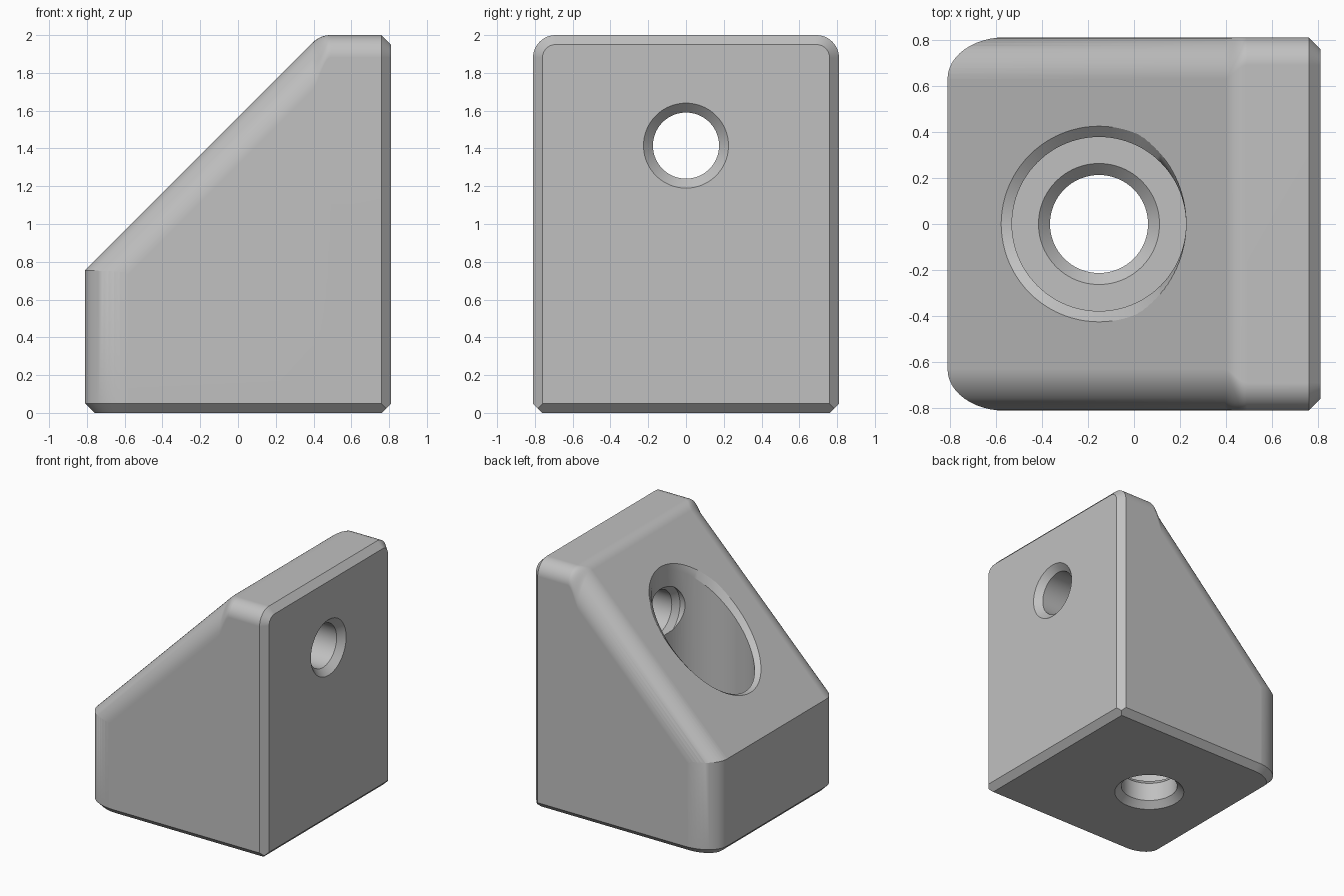
import bpy, bmesh
from math import sin, cos, pi, radians

cube = bpy.data.objects.get("Cube")
if cube:
    bpy.data.objects.remove(cube, do_unlink=True)

HALF = 0.81        # half of depth and width
CHAMFER = 0.05
BORE_X = -0.152
SEGMENTS = 96
ARC = 12


def loft(name, rings):
    """Skin equal-length rings of points and cap both ends."""
    bm = bmesh.new()
    loops = [[bm.verts.new(p) for p in ring] for ring in rings]
    for a, b in zip(loops, loops[1:]):
        for i in range(len(a)):
            j = (i + 1) % len(a)
            bm.faces.new((a[i], a[j], b[j], b[i]))
    bm.faces.new(loops[0])
    bm.faces.new(loops[-1])
    bmesh.ops.recalc_face_normals(bm, faces=bm.faces)
    mesh = bpy.data.meshes.new(name)
    bm.to_mesh(mesh)
    bm.free()
    obj = bpy.data.objects.new(name, mesh)
    bpy.context.collection.objects.link(obj)
    return obj


def combine(target, tool, operation):
    """Apply a boolean and discard the helper."""
    tool.hide_render = True
    mod = target.modifiers.new("cut", "BOOLEAN")
    mod.operation = operation
    mod.solver = "EXACT"
    mod.object = tool
    bpy.context.view_layer.objects.active = target
    bpy.ops.object.modifier_apply(modifier=mod.name)
    bpy.data.objects.remove(tool, do_unlink=True)


def slope(x):
    return x + 1.565


# Body: vertical sections running from the sloped end to the upright face
def section(x, top, ry, rz, w=HALF):
    arc = [(w - ry + ry * cos(t), top - rz + rz * sin(t))
           for t in (pi / 2 * i / ARC for i in range(ARC + 1))]
    right = [(w, -0.3)] + arc
    left = [(-y, z) for y, z in reversed(right)]
    return [(x, y, z) for y, z in right + left]


def ridge(t):
    """Rounded bend between the slope and the flat top."""
    a, b, c = (1 - t) ** 2, 2 * t * (1 - t), t * t
    x = a * 0.395 + b * 0.435 + c * 0.49
    z = a * slope(0.395) + (b + c) * 2
    s = t * t * (3 - 2 * t)
    return section(x, z, 0.18 - 0.06 * s, 0.254 - 0.134 * s)


rings = [section(-1.1, slope(-1.1), 0.18, 0.254)]
rings += [ridge(i / 10) for i in range(11)]
rings.append(section(HALF - CHAMFER, 2, 0.12, 0.12))
rings.append(section(HALF, 2 - CHAMFER, 0.07, 0.07, HALF - CHAMFER))
body = loft("angled_bracket", rings)


# Plan outline: rounded upright corners and chamfered underside
def plan(z, inset=0.0):
    w = HALF + 0.001 - inset
    x0, rx, ry = -HALF + inset, 0.25 - inset, 0.18 - inset
    arc = [(x0 + rx - rx * cos(t), w - ry + ry * sin(t))
           for t in (pi / 2 * i / ARC for i in range(ARC + 1))]
    upper = arc + [(w, w)]
    return [(x, y, z) for x, y in upper + [(x, -y) for x, y in reversed(upper)]]


outline = loft("plan_outline", [plan(0, CHAMFER), plan(CHAMFER), plan(2.5)])
combine(body, outline, "INTERSECT")


# Large bore sunk into the slope, with a rim chamfer fading out uphill
def bore_ring(height, widen=0.0, floor=None):
    ring = []
    for i in range(SEGMENTS):
        a = 2 * pi * i / SEGMENTS
        fade = min(1, max(0, (1 - cos(a)) / 0.6))
        r = 0.378 + widen * fade
        x, y = BORE_X + r * cos(a), r * sin(a)
        ring.append((x, y, floor if floor else slope(x) + height))
    return ring


bore = loft("bore_cutter", [bore_ring(0, floor=0.25), bore_ring(-CHAMFER),
                            bore_ring(CHAMFER, 0.094), bore_ring(1, 0.094)])
combine(body, bore, "DIFFERENCE")


# Countersunk screw holes through the base and the upright face
def screw_hole(name, profile, place):
    angles = [2 * pi * i / SEGMENTS for i in range(SEGMENTS)]
    cutter = loft(name, [[place(d, r * cos(a), r * sin(a)) for a in angles]
                         for d, r in profile])
    combine(body, cutter, "DIFFERENCE")


screw_hole("base_hole_cutter",
           [(-0.05, 0.313), (0.05, 0.213), (0.2, 0.213), (0.3, 0.313)],
           lambda d, u, v: (BORE_X + u, v, d))
screw_hole("upright_hole_cutter",
           [(0.86, 0.275), (0.76, 0.175), (0.25, 0.175), (0.205, 0.215), (-0.1, 0.215)],
           lambda d, u, v: (d, u, 1.415 + v))

# Plain grey finish
grey = bpy.data.materials.new("plain_grey")
grey.use_nodes = True
colour = (0.53, 0.53, 0.53, 1)
grey.diffuse_color = colour
grey.node_tree.nodes["Principled BSDF"].inputs["Base Color"].default_value = colour
body.data.materials.clear()
body.data.materials.append(grey)
for face in body.data.polygons:
    face.material_index = 0

# Smooth rounds with crisp chamfers
bpy.ops.object.select_all(action="DESELECT")
body.select_set(True)
bpy.context.view_layer.objects.active = body
bpy.ops.object.shade_smooth_by_angle(angle=radians(25))
weighted = body.modifiers.new("weighted_normals", "WEIGHTED_NORMAL")
weighted.keep_sharp = True
